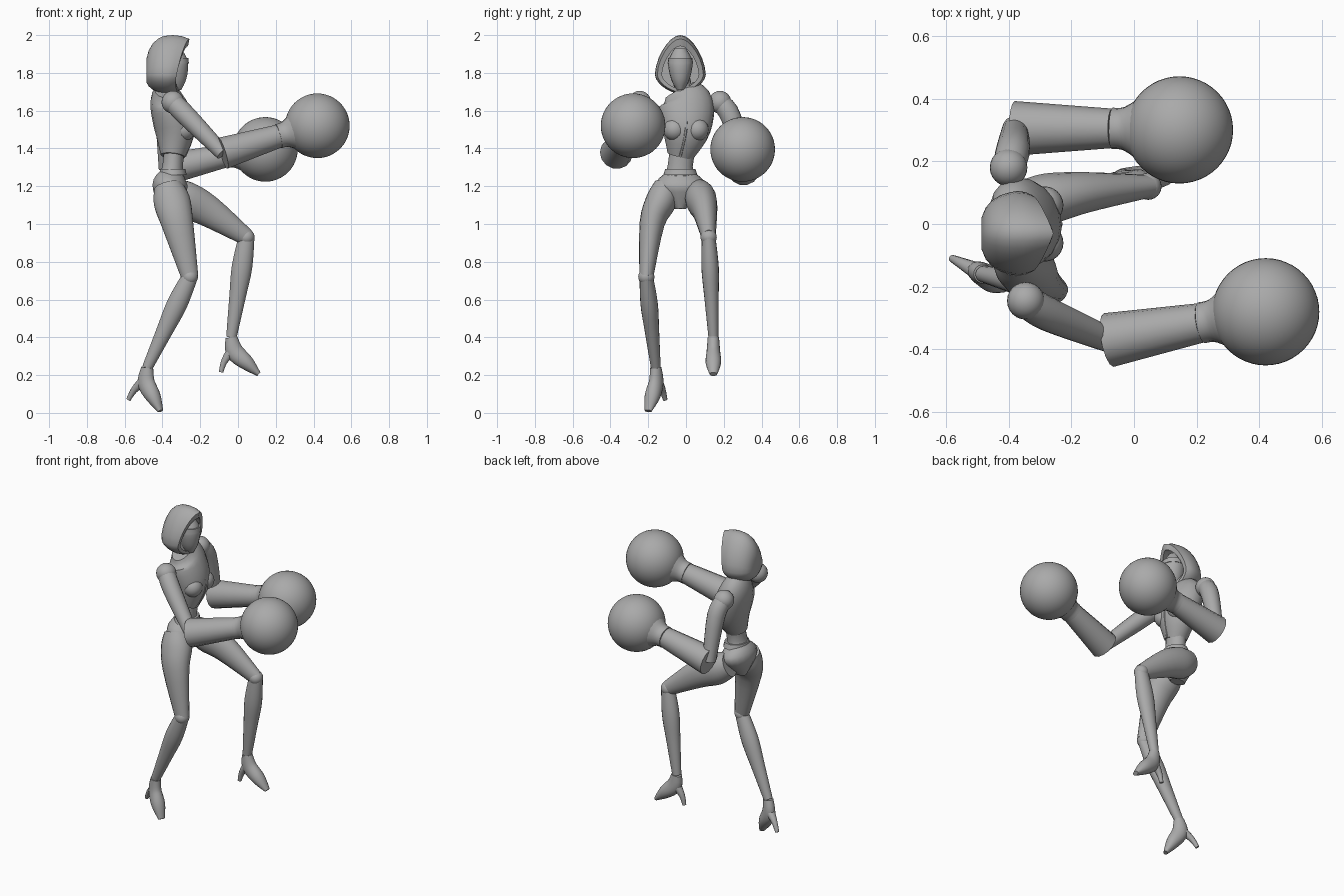
import bpy, bmesh, math
from mathutils import Vector

if "Cube" in bpy.data.objects:
    bpy.data.objects.remove(bpy.data.objects["Cube"], do_unlink=True)

shade = (0.4, 0.4, 0.4, 1)
grey = bpy.data.materials.new("plain_grey")
grey.use_nodes = True
grey.diffuse_color = shade
grey.node_tree.nodes["Principled BSDF"].inputs["Base Color"].default_value = shade

SIDEWAYS = Vector((0, 1, 0))
CHEST_SIDE = Vector((-.13, 1, 0))
UP = Vector((0, 0, 1))


def finish(name, bm):
    bmesh.ops.recalc_face_normals(bm, faces=bm.faces)
    mesh = bpy.data.meshes.new(name)
    bm.to_mesh(mesh)
    bm.free()
    mesh.materials.append(grey)
    part = bpy.data.objects.new(name, mesh)
    bpy.context.collection.objects.link(part)
    bpy.ops.object.select_all(action="DESELECT")
    bpy.context.view_layer.objects.active = part
    part.select_set(True)
    bpy.ops.object.shade_smooth_by_angle(angle=math.radians(45))


def skin(name, rings):
    """Bridge successive point rings with quads and close both ends."""
    bm = bmesh.new()
    rows = [[bm.verts.new(point) for point in ring] for ring in rings]
    for low, high in zip(rows, rows[1:]):
        for i in range(len(low)):
            j = (i + 1) % len(low)
            bm.faces.new((low[i], low[j], high[j], high[i]))
    bm.faces.new(rows[0])
    bm.faces.new(rows[-1])
    finish(name, bm)


def smooth_path(keys, steps=4):
    """Smooth curve through keys that hold both place and radii."""
    last = len(keys) - 1
    path = []
    for i in range(last):
        before, start = keys[max(i - 1, 0)], keys[i]
        end, after = keys[i + 1], keys[min(i + 2, last)]
        leave, arrive = (end - before) / 2, (after - start) / 2
        for step in range(steps):
            t = step / steps
            path.append(start.lerp(end, t * t * (3 - 2 * t))
                        + leave * t * (1 - t) ** 2 - arrive * t * t * (1 - t))
    return path + [keys[last]]


def tube(name, centres, widths, depths=None, side=SIDEWAYS, count=18):
    """Oval tube: half widths lie along side, half depths across it."""
    keys = [Vector((*c, w, d)) for c, w, d in zip(centres, widths, depths or widths)]
    path = smooth_path(keys)
    spots = [Vector(key[:3]) for key in path]
    rings = []
    for i, key in enumerate(path):
        ahead = spots[min(i + 1, len(spots) - 1)] - spots[max(i - 1, 0)]
        ahead.normalize()
        across = (side - ahead * side.dot(ahead)).normalized()
        out = ahead.cross(across)
        angles = [math.tau * k / count for k in range(count)]
        rings.append([spots[i] + across * key[3] * math.cos(a) + out * key[4] * math.sin(a)
                      for a in angles])
    skin(name, rings)


def ball(name, centre, radii, segments=24):
    bm = bmesh.new()
    bmesh.ops.create_uvsphere(bm, u_segments=segments, v_segments=segments // 2, radius=1)
    for vert in bm.verts:
        vert.co = [c + r * unit for c, r, unit in zip(centre, radii, vert.co)]
    finish(name, bm)


def round_ball(name, centre, radius, segments=24):
    ball(name, centre, [radius] * 3, segments)


# Torso
def trunk(x, z):
    return Vector((x, -.03, z))


hem, bust_line = trunk(-.345, 1.36), trunk(-.335, 1.5)
chest, collar = trunk(-.37, 1.64), trunk(-.38, 1.71)
waist, hips, crotch = trunk(-.345, 1.31), trunk(-.36, 1.2), trunk(-.36, 1.08)
chest.y = bust_line.y = 0
tube("jacket", [hem, bust_line, chest, collar], [.07, .13, .145, .09],
     [.065, .105, .095, .06], CHEST_SIDE)
tube("neck", [chest, trunk(-.36, 1.8)], [.05, .045])
tube("waist", [bust_line, waist, hips], [.08, .066, .1], [.06, .055, .08])
tube("pelvis", [waist - UP * .04, hips, crotch], [.075, .135, .03], [.063, .095, .05])
tube("belt", [waist - UP * .05, waist - UP * .02], [.09, .08], [.074, .068])
for label, offset in (("right", -.06), ("left", .06)):
    ball(label + "_bust", bust_line + Vector((.05, offset, 0)), [.06] * 3)
front = Vector((.1, 0, 0))
tube("jacket_fastening", [hem + front * .65, bust_line + front, chest + front * .9],
     [.008] * 3, side=SIDEWAYS, count=6)


# Hood: pointed arch sections from back to front, then folded inward
def hood_section(step, shrink):
    swing = math.radians(15 * step)
    size = math.sin(swing) ** .7 * shrink
    ring = []
    for k in range(28):
        angle = math.tau * k / 28
        rise, spread = math.cos(angle), math.sin(angle)
        y = .135 * size * spread * (1 - .22 * abs(rise) ** 1.5)
        z = size * rise * (.21 if rise > 0 else .1)
        sweep = max(0, step - 5) / 3
        x = -.36 - .13 * math.cos(swing) + sweep * (.2 * z - .03 * abs(spread))
        ring.append((x, y - .03, 1.79 + z))
    return ring


outer = [hood_section(step, 1) for step in range(1, 9)]
inner = [hood_section(step, .8) for step in range(8, 3, -1)]
skin("hood", outer + inner)

# Masked face with a narrow chin and a brow band
face = trunk(-.33, 1.83)
tube("face", [face - UP * .12, face - UP * .06, face + UP * .03, face + UP * .1],
     [.02, .05, .064, .03], [.03, .058, .066, .03])
tube("brow_band", [face + UP * .02, face + UP * .05], [.067, .064], [.071, .068])


# Arms: shoulder, upper arm, flared sleeve, glove cuff and ball fist
def arm(label, shoulder, bend, elbow, wrist, fist):
    shoulder, bend, elbow, wrist, fist = map(Vector, (shoulder, bend, elbow, wrist, fist))
    round_ball(label + "_shoulder", shoulder, .06)
    tube(label + "_upper_arm", [shoulder, bend, elbow], [.052, .054, .04])
    tube(label + "_sleeve", [elbow, wrist], [.087, .063], count=14)
    grip = (fist - wrist).normalized()
    tube(label + "_glove_cuff", [wrist, wrist + grip * .04, wrist + grip * .1],
         [.066, .07, .11])
    round_ball(label + "_ball_fist", fist, .171, 48)


arm("right", (-.345, -.245, 1.645), (-.27, -.29, 1.57), (-.08, -.37, 1.375),
    (.215, -.315, 1.465), (.42, -.28, 1.52))
arm("left", (-.4, .18, 1.645), (-.385, .24, 1.56), (-.38, .305, 1.29),
    (-.07, .305, 1.36), (.145, .3, 1.395))


# Legs: thigh, knee, shin with a calf bulge
def leg(label, hip, middle, knee, ankle):
    hip, middle, knee, ankle = map(Vector, (hip, middle, knee, ankle))
    tube(label + "_thigh", [hip, hip.lerp(middle, .4), middle, knee],
         [.07, .082, .066, .037], [.075, .098, .085, .046])
    round_ball(label + "_knee", knee, .043)
    tube(label + "_shin", [knee, knee.lerp(ankle, .3), knee.lerp(ankle, .6), ankle],
         [.036, .046, .038, .026], [.043, .055, .044, .028])
    return ankle


right_ankle = leg("right", (-.37, -.1, 1.2), (-.32, -.18, 1), (-.255, -.21, .72),
                  (-.48, -.16, .24))
left_ankle = leg("left", (-.36, .065, 1.17), (-.16, .1, 1.07), (.045, .12, .93),
                 (-.035, .145, .4))


# High heeled shoes
def shoe(label, ankle, toe, heel):
    toe, heel = Vector(toe), Vector(heel)
    forward, back = toe - ankle, heel - ankle
    side = UP.cross(forward - back).normalized()
    tube(label + "_shoe", [ankle, ankle + forward * .2 + back * .2,
                           ankle + forward * .6 + back * .1, toe],
         [.03, .036, .041, .02], [.032, .048, .04, .013], side)
    tube(label + "_heel", [ankle + forward * .1 + back * .3, ankle + back * .7, heel],
         [.028, .018, .012], side=side, count=10)


shoe("right", right_ankle, (-.41, -.2, .01), (-.58, -.11, .07))
shoe("left", left_ankle, (.11, .145, .205), (-.09, .145, .215))
